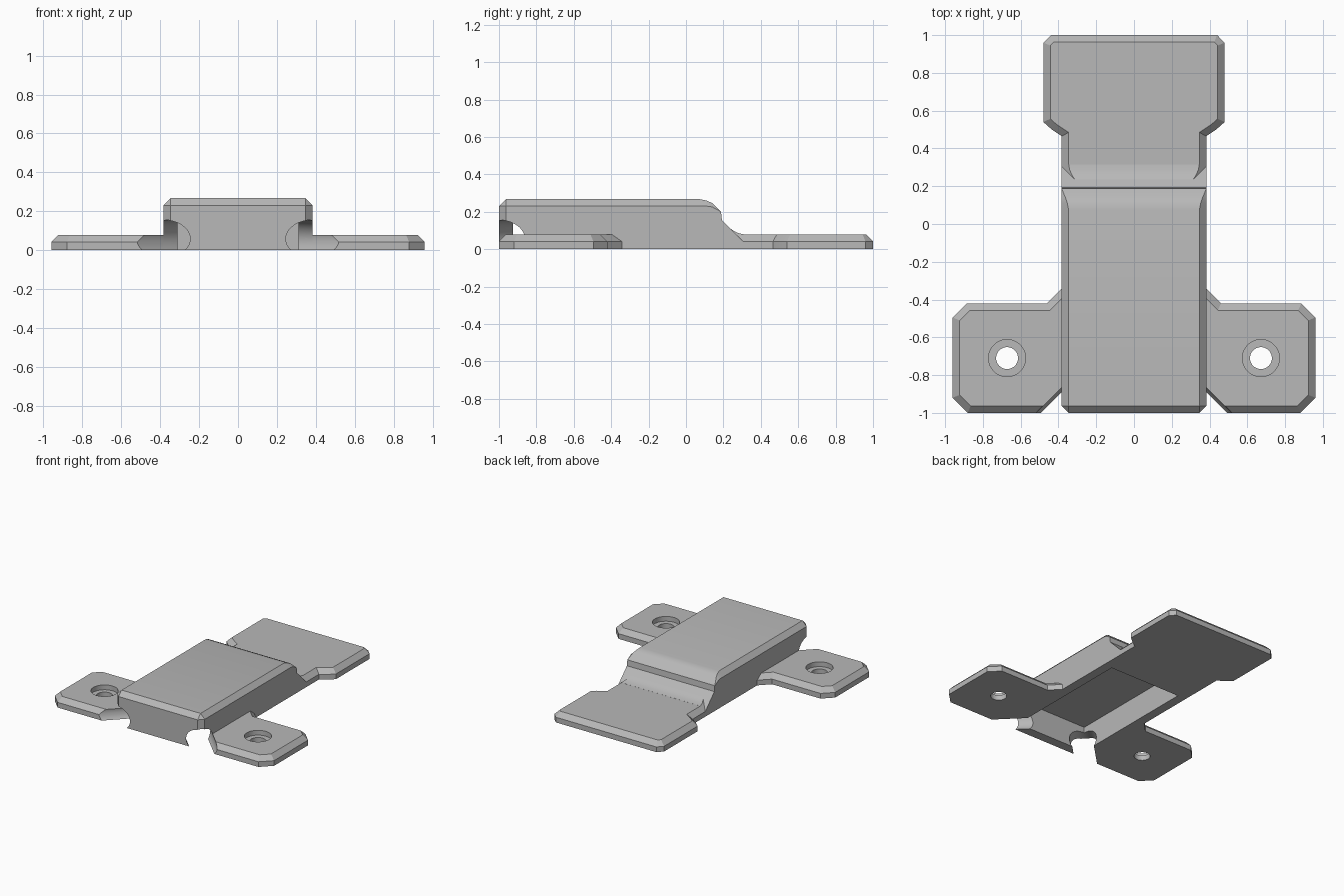
import bpy, bmesh, math
from mathutils import Matrix, Vector

cube = bpy.data.objects.get("Cube")
if cube:
    bpy.data.objects.remove(cube, do_unlink=True)

grey = bpy.data.materials.new("plain grey")
grey.use_nodes = True
grey.diffuse_color = (0.48, 0.48, 0.48, 1)
grey.node_tree.nodes["Principled BSDF"].inputs["Base Color"].default_value = (0.48, 0.48, 0.48, 1)

PLATE = 0.078    # plate thickness
CH = 0.037       # chamfer size
HALF = 0.383     # half width of the housing


def finish(bm, name):
    """Turn a bmesh into a named grey object."""
    bmesh.ops.remove_doubles(bm, verts=bm.verts, dist=1e-5)
    bmesh.ops.recalc_face_normals(bm, faces=bm.faces)
    mesh = bpy.data.meshes.new(name)
    bm.to_mesh(mesh)
    bm.free()
    obj = bpy.data.objects.new(name, mesh)
    bpy.context.collection.objects.link(obj)
    mesh.materials.append(grey)
    return obj


def select(obj):
    bpy.ops.object.select_all(action='DESELECT')
    obj.select_set(True)
    bpy.context.view_layer.objects.active = obj


def plate(name, outline):
    """Flat plate with a chamfer around its top edge."""
    bm = bmesh.new()
    base = bm.faces.new([bm.verts.new((x, y, 0)) for x, y in outline])
    ext = bmesh.ops.extrude_face_region(bm, geom=[base])
    top = [v for v in ext["geom"] if isinstance(v, bmesh.types.BMVert)]
    bmesh.ops.translate(bm, verts=top, vec=(0, 0, PLATE))
    rim = [e for e in bm.edges if all(v.co.z > PLATE / 2 for v in e.verts)]
    bmesh.ops.recalc_face_normals(bm, faces=bm.faces)
    bmesh.ops.bevel(bm, geom=rim, offset=CH, segments=1, affect='EDGES', clamp_overlap=False)
    return finish(bm, name)


def loft(name, stations):
    """Join chamfered cross-sections given as (y, half width, height, chamfer)."""
    bm = bmesh.new()
    rings = []
    for y, w, z, c in stations:
        half = [(w, 0), (w, z - c), (w - c, z)]
        ring = half + [(-x, h) for x, h in reversed(half)]
        rings.append([bm.verts.new((x, y, h)) for x, h in ring])
    for a, b in zip(rings, rings[1:]):
        for i in range(len(a)):
            j = (i + 1) % len(a)
            bm.faces.new((a[i], a[j], b[j], b[i]))
    bm.faces.new(rings[0])
    bm.faces.new(rings[-1])
    return finish(bm, name)


def cylinder(centre, radius, depth, axis=(0, 0, 1)):
    bm = bmesh.new()
    rot = Vector((0, 0, 1)).rotation_difference(Vector(axis)).to_matrix().to_4x4()
    bmesh.ops.create_cone(bm, cap_ends=True, segments=48, radius1=radius, radius2=radius,
                          depth=depth, matrix=Matrix.Translation(centre) @ rot)
    return finish(bm, "cutter")


def box(lo, hi):
    bm = bmesh.new()
    size = [b - a for a, b in zip(lo, hi)]
    mid = [(a + b) / 2 for a, b in zip(lo, hi)]
    bmesh.ops.create_cube(bm, size=1, matrix=Matrix.Translation(mid) @ Matrix.Diagonal((*size, 1)))
    return finish(bm, "cutter")


def cut(obj, cutter):
    """Subtract the cutter and throw it away."""
    mod = obj.modifiers.new("cut", 'BOOLEAN')
    mod.operation = 'DIFFERENCE'
    mod.solver = 'EXACT'
    mod.object = cutter
    select(obj)
    bpy.ops.object.modifier_apply(modifier=mod.name)
    bpy.data.objects.remove(cutter, do_unlink=True)


def corner_channel(s):
    """Round diagonal passage through a front corner."""
    return cylinder((s * HALF, -1, 0.058), 0.097, 0.56, (s, -1, 0))


# Raised housing with a rounded rear edge and a sloping back
housing = loft("housing", [
    (-1, HALF - CH, 0.23, 0),
    (-1 + CH, HALF, 0.267, CH),
    (0.075, HALF, 0.267, CH),
    (0.11, HALF, 0.26, 0.03),
    (0.14, HALF, 0.246, 0.02),
    (0.187, HALF, 0.2, 0),
    (0.192, HALF, 0.155, 0),
    (0.31, HALF, 0.037, 0),
    (0.34, HALF, 0.007, 0),
])
cut(housing, box((-0.31, -0.925, -0.1), (0.31, 0.12, 0.2)))

# Curved foot blending the slope into the tongue
foot = loft("slope_fillet", [
    (y, HALF, z, z - PLATE + CH)
    for y, z in ((0.22, 0.122), (0.24, 0.108), (0.26, 0.095), (0.285, 0.084), (0.315, 0.0785))
])

# Rear tongue: narrow neck widening to a chamfered end
right_edge = [(HALF, 0.2), (HALF, 0.465), (0.435, 0.5), (0.48, 0.54), (0.48, 0.96), (0.44, 1)]
tongue = plate("rear_tongue", right_edge + [(-x, y) for x, y in reversed(right_edge)])

# Side tabs with counterbored screw holes
tab_outline = [(0.325, -1), (0.88, -1), (0.96, -0.92), (0.96, -0.495), (0.885, -0.42),
               (0.46, -0.42), (HALF, -0.343), (0.325, -0.285)]
parts = [housing, foot, tongue]
for side, s in (("left", 1), ("right", -1)):
    tab = plate(side + "_tab", [(s * x, y) for x, y in tab_outline])
    cut(tab, corner_channel(s))
    cut(tab, cylinder((s * 0.672, -0.71, 0), 0.058, 0.5))
    cut(tab, cylinder((s * 0.672, -0.71, 0.14), 0.098, 0.2))
    cut(housing, corner_channel(s))
    parts.append(tab)

# Smooth the rounded areas, keep the chamfers crisp
for part in parts:
    select(part)
    bpy.ops.object.shade_smooth_by_angle(angle=math.radians(28))
